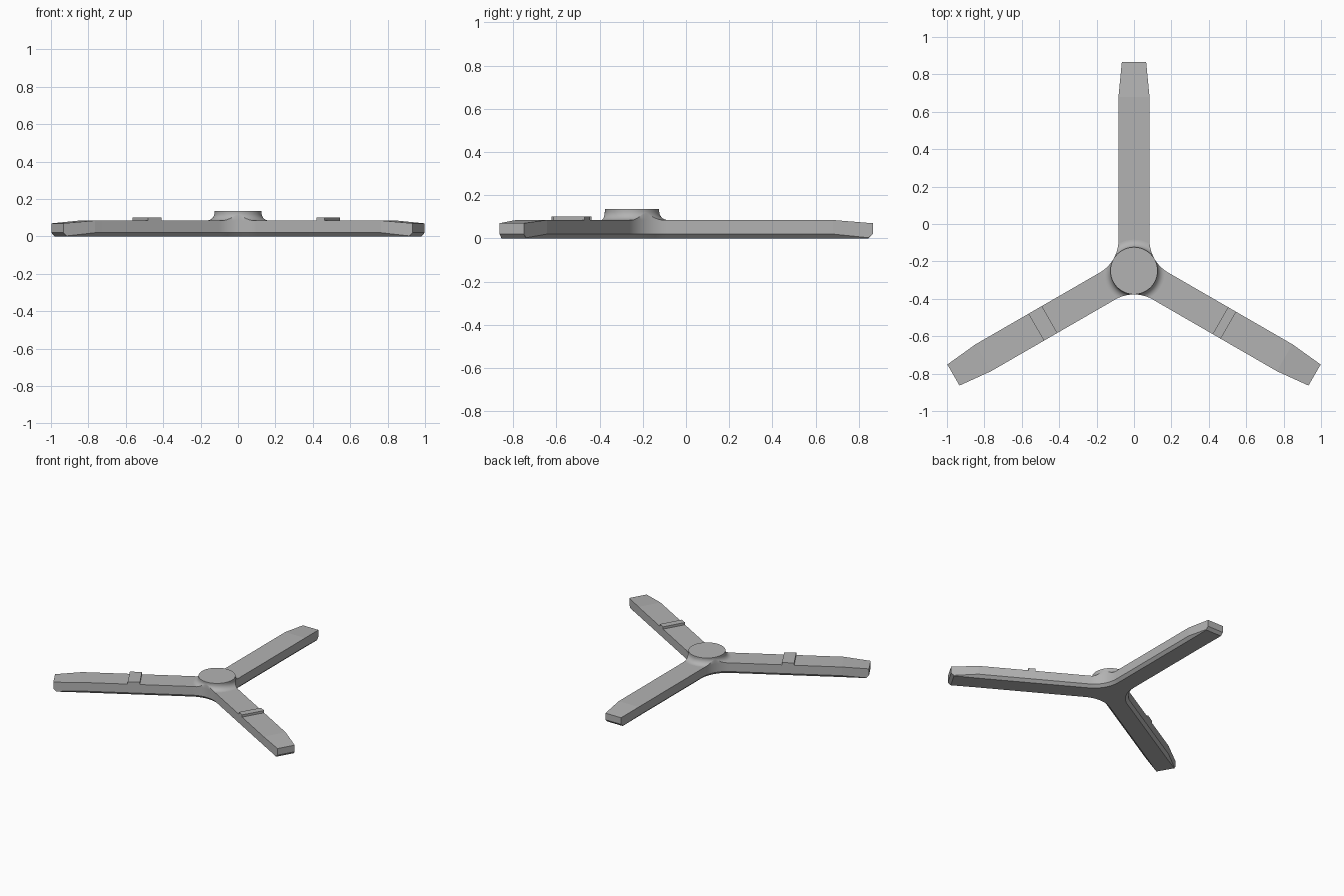
import bpy
import bmesh
from math import sin, cos, acos, sqrt, radians, pi
from mathutils import Vector

if "Cube" in bpy.data.objects:
    bpy.data.objects.remove(bpy.data.objects["Cube"])

HUB = Vector((0, -0.25, 0))
ARMS = [radians(a) for a in (90, 210, 330)]
HALF = 0.083                          # arm half width
FILLET = 0.2                          # radius of the web between two arms
WEB = (HALF + FILLET) / sin(pi / 3)   # distance of the web centre from the hub
TAPER = 0.93                          # where the arm begins to taper
TOP = 0.085
STEPS = 20

grey = bpy.data.materials.new("plain grey")
grey.use_nodes = True
grey.diffuse_color = (0.45, 0.45, 0.45, 1)
grey.node_tree.nodes["Principled BSDF"].inputs["Base Color"].default_value = grey.diffuse_color


def polar(angle, dist, z=0.0):
    return Vector((cos(angle) * dist, sin(angle) * dist, z))


def on_arm(phi, along, side, z):
    return HUB + polar(phi, along) + polar(phi + pi / 2, side, z)


def finish(bm, name, smooth_angle):
    bmesh.ops.remove_doubles(bm, verts=bm.verts, dist=0.00005)
    bmesh.ops.recalc_face_normals(bm, faces=bm.faces)
    mesh = bpy.data.meshes.new(name)
    bm.to_mesh(mesh)
    bm.free()
    mesh.materials.append(grey)
    obj = bpy.data.objects.new(name, mesh)
    bpy.context.collection.objects.link(obj)
    bpy.ops.object.select_all(action="DESELECT")
    obj.select_set(True)
    bpy.context.view_layer.objects.active = obj
    bpy.ops.object.shade_smooth_by_angle(angle=radians(smooth_angle))
    return obj


def outline(bm, inset, z, near_tip, tip):
    """One closed ring round all three arms and the webs between them."""
    ring = []
    stations = [(TAPER, HALF - inset, z), near_tip, tip]
    for phi in ARMS:
        for r, w, h in stations:
            ring.append(bm.verts.new(on_arm(phi, r, -w, h)))
        for r, w, h in reversed(stations):
            ring.append(bm.verts.new(on_arm(phi, r, w, h)))
        centre = HUB + polar(phi + pi / 3, WEB, z)
        for i in range(STEPS + 1):
            a = phi - pi / 2 - pi / 3 * i / STEPS
            ring.append(bm.verts.new(centre + polar(a, FILLET + inset)))
    return ring


# Three-armed body: chamfered underside, straight walls, sloping tips
bm = bmesh.new()
rings = [
    outline(bm, 0.02, 0, (1.095, 0.065, 0), (1.095, 0.065, 0)),
    outline(bm, 0, 0.02, (1.095, 0.067, 0.003), (1.115, 0.065, 0.02)),
    outline(bm, 0, TOP, (1.095, 0.067, 0.0716), (1.115, 0.065, 0.07)),
]
count = len(rings[0])
for low, high in zip(rings, rings[1:]):
    for i in range(count):
        j = (i + 1) % count
        bm.faces.new((low[i], low[j], high[j], high[i]))
bm.faces.new(rings[0])
per_arm = count // 3
core = []
for k in range(3):
    seg = rings[2][k * per_arm:(k + 1) * per_arm]
    core += [seg[0]] + seg[5:]
    bm.faces.new(seg[:6])
bm.faces.new(core)
finish(bm, "three_arm_body", 4.3)


def wall_distance(angle):
    """Distance from the hub centre to the body wall in a direction."""
    a = (angle - ARMS[0]) % (2 * pi / 3)
    a = min(a, 2 * pi / 3 - a)
    if a < 0.001:
        return 1.0
    straight = HALF / sin(a)
    if straight * cos(a) > WEB * cos(pi / 3):
        return straight
    b = pi / 3 - a
    return WEB * cos(b) - sqrt(FILLET ** 2 - (WEB * sin(b)) ** 2)


# Round hub cap with a concave flare, trimmed flush with the body walls
RIM, FLARE, CAP = 0.126, 0.04, 0.135
bm = bmesh.new()
columns = []
SEGMENTS = 144
for s in range(SEGMENTS):
    angle = 2 * pi * s / SEGMENTS
    limit = max(RIM, min(wall_distance(angle), RIM + FLARE))
    sweep = acos(min(1, (RIM + FLARE - limit) / FLARE))
    points = [(RIM, CAP)]
    for i in range(11):
        t = sweep * i / 10
        points.append((RIM + FLARE * (1 - cos(t)), TOP + FLARE * (1 - sin(t))))
    points.append((limit, TOP))
    columns.append([bm.verts.new(HUB + polar(angle, r, z)) for r, z in points])
for s in range(SEGMENTS):
    a, b = columns[s], columns[(s + 1) % SEGMENTS]
    for i in range(len(a) - 1):
        bm.faces.new((a[i], a[i + 1], b[i + 1], b[i]))
bm.faces.new([c[0] for c in columns])
finish(bm, "hub_cap", 35)


# Raised pads across the two front arms
def pad(name, phi, start, end):
    bm = bmesh.new()
    made = bmesh.ops.create_cube(bm, size=1)
    for v in made["verts"]:
        along = end if v.co.x > 0 else start
        height = 0.102 if v.co.z > 0 else TOP - 0.005
        v.co = on_arm(phi, along, 2 * HALF * v.co.y, height)
    finish(bm, name, 10)


pad("right_pad", ARMS[1], 0.521, 0.604)
pad("left_pad", ARMS[2], 0.533, 0.583)
